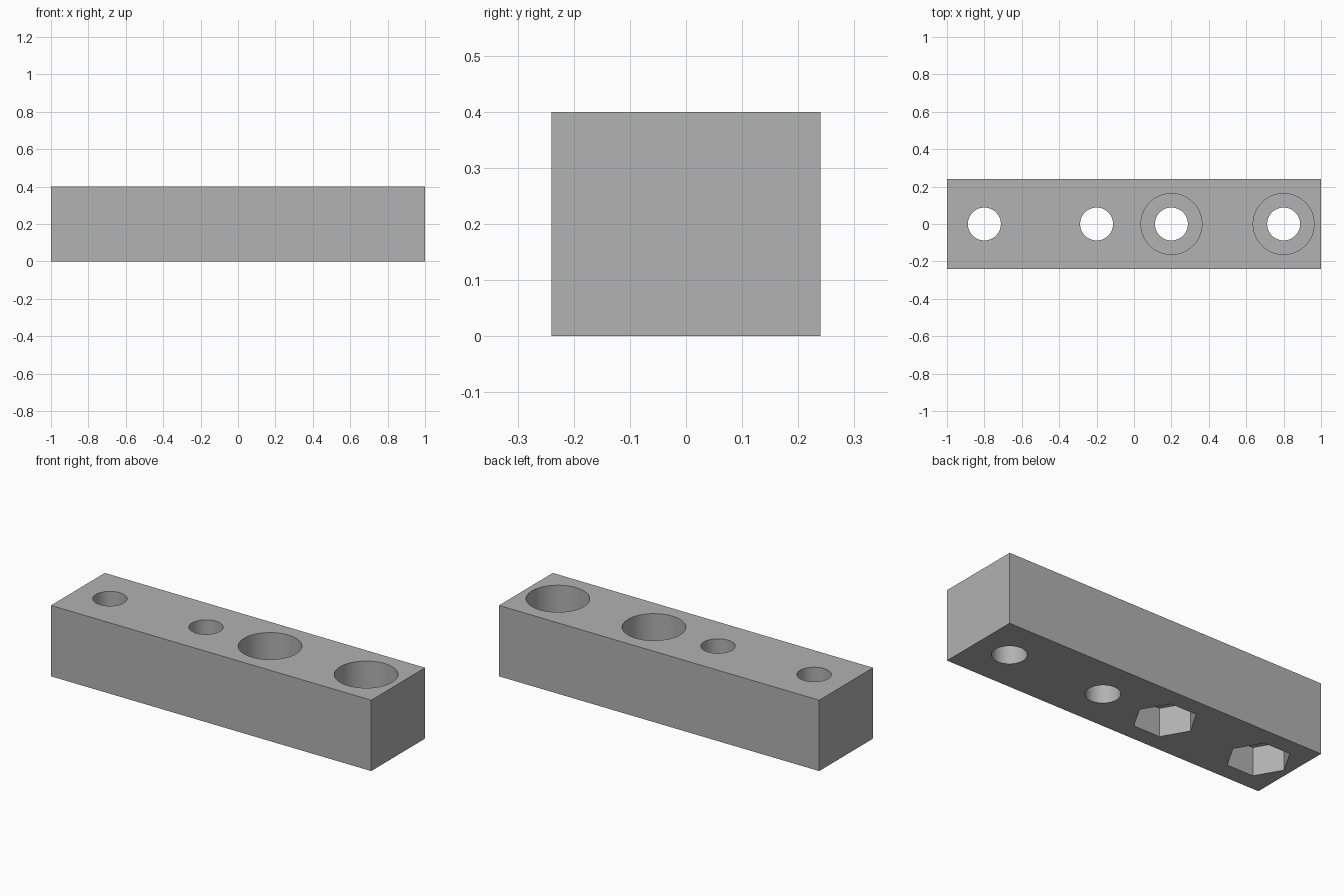
import bpy
import bmesh
from math import radians
from mathutils import Matrix

cube = bpy.data.objects.get("Cube")
if cube:
    bpy.data.objects.remove(cube, do_unlink=True)

LENGTH, WIDTH, HEIGHT = 2.0, 0.48, 0.4
HOLE_RADIUS, POCKET_RADIUS, POCKET_DEPTH = 0.088, 0.163, 0.16
MARGIN = 0.1  # how far cutters reach past the block

grey = bpy.data.materials.new("plain_grey")
grey.use_nodes = True
colour = (0.445, 0.445, 0.445, 1)
grey.diffuse_color = colour
grey.node_tree.nodes["Principled BSDF"].inputs["Base Color"].default_value = colour


def make_object(name, bm):
    mesh = bpy.data.meshes.new(name)
    bm.to_mesh(mesh)
    bm.free()
    mesh.materials.append(grey)
    obj = bpy.data.objects.new(name, mesh)
    bpy.context.collection.objects.link(obj)
    return obj


def cut(target, name, x, radius, bottom, top, sides=64):
    """Cut a vertical prism out of the target, one corner pointing along x."""
    bm = bmesh.new()
    place = Matrix.Translation((x, 0, (bottom + top) / 2)) @ Matrix.Rotation(radians(90), 4, "Z")
    bmesh.ops.create_cone(bm, cap_ends=True, segments=sides, radius1=radius,
                          radius2=radius, depth=top - bottom, matrix=place)
    cutter = make_object(name, bm)
    cutter.hide_render = True
    mod = target.modifiers.new(name, "BOOLEAN")
    mod.operation = "DIFFERENCE"
    mod.solver = "EXACT"
    mod.object = cutter
    bpy.ops.object.modifier_apply(modifier=mod.name)
    bpy.data.objects.remove(cutter, do_unlink=True)


# Rectangular block
bm = bmesh.new()
bmesh.ops.create_cube(bm, size=1, matrix=Matrix.Translation((0, 0, HEIGHT / 2))
                      @ Matrix.Diagonal((LENGTH, WIDTH, HEIGHT, 1)))
block = make_object("mounting_block", bm)
bpy.ops.object.select_all(action="DESELECT")
block.select_set(True)
bpy.context.view_layer.objects.active = block

for x in (0.2, 0.8):
    # Through holes at both ends
    for side in (-1, 1):
        cut(block, "bolt_hole", side * x, HOLE_RADIUS, -MARGIN, HEIGHT + MARGIN)
    # Round counterbores in the top of the left half
    cut(block, "counterbore", x, POCKET_RADIUS, HEIGHT - POCKET_DEPTH, HEIGHT + MARGIN)
    # Hexagonal nut pockets in the underside of the right half
    cut(block, "nut_pocket", -x, POCKET_RADIUS, -MARGIN, POCKET_DEPTH, sides=6)

bpy.ops.object.shade_smooth_by_angle(angle=radians(30))
